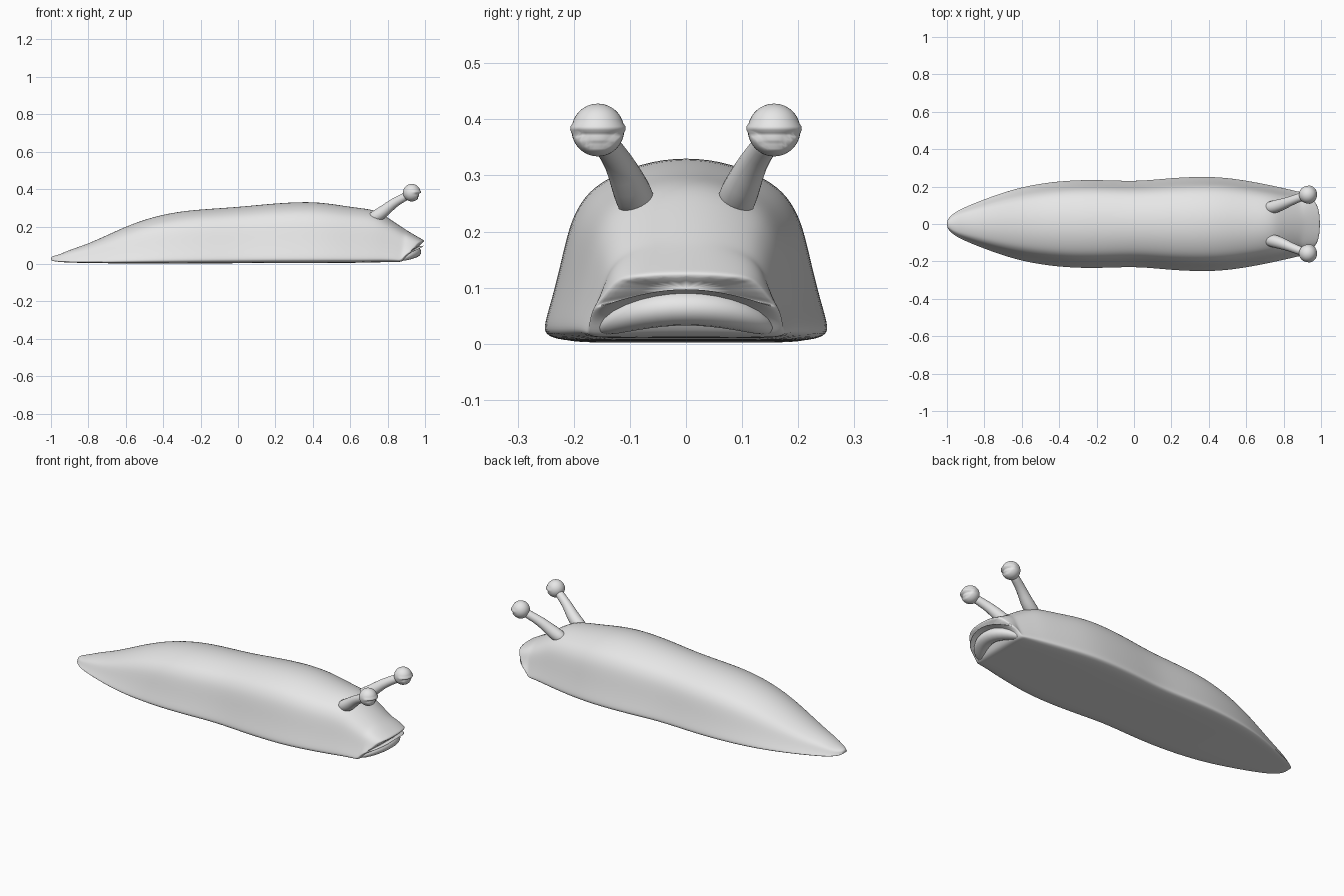
import bpy, bmesh, math
from mathutils import Vector

if "Cube" in bpy.data.objects:
    bpy.data.objects.remove(bpy.data.objects["Cube"])

skin = bpy.data.materials.new("grey_skin")
skin.diffuse_color = (0.8, 0.8, 0.8, 1)
skin.use_nodes = True
skin.node_tree.nodes["Principled BSDF"].inputs["Base Color"].default_value = skin.diffuse_color


def finish(name, bm, subdiv=0, mirror=False):
    bmesh.ops.recalc_face_normals(bm, faces=bm.faces[:])
    me = bpy.data.meshes.new(name)
    bm.to_mesh(me)
    bm.free()
    me.materials.append(skin)
    for p in me.polygons:
        p.use_smooth = True
    ob = bpy.data.objects.new(name, me)
    bpy.context.collection.objects.link(ob)
    if mirror:
        m = ob.modifiers.new("mirror", 'MIRROR')
        m.use_axis = (False, True, False)
    if subdiv:
        s = ob.modifiers.new("smooth", 'SUBSURF')
        s.levels = s.render_levels = subdiv
    return ob


def loft(name, rings, **kw):
    """Skin a list of closed point rings and cap both ends."""
    bm = bmesh.new()
    vs = [[bm.verts.new(p) for p in r] for r in rings]
    n = len(vs[0])
    for a, b in zip(vs, vs[1:]):
        for i in range(n):
            bm.faces.new((a[i], a[(i + 1) % n], b[(i + 1) % n], b[i]))
    bm.faces.new(vs[0][::-1])
    bm.faces.new(vs[-1])
    return finish(name, bm, **kw)


def tube(path, radii, side_scale=1.0, n=10):
    """Rings of varying radius following a path."""
    pts = [Vector(p) for p in path]
    rings = []
    for i, (p, r) in enumerate(zip(pts, radii)):
        t = (pts[min(i + 1, len(pts) - 1)] - pts[max(i - 1, 0)]).normalized()
        side = t.cross(Vector((0, 0, 1))).normalized()
        up = side.cross(t)
        rings.append([p + side * (r * side_scale * math.cos(a)) + up * (r * math.sin(a))
                      for a in (2 * math.pi * k / n for k in range(n))])
    return rings


# Body: half cross-section (width fraction, height fraction)
half = [(0, 0), (.45, 0), (.86, 0), (.99, .03), (1.015, .075), (.965, .2), (.9, .39),
        (.83, .635), (.75, .76), (.63, .865), (.33, .975), (0, 1.01)]
section = half + [(-u, v) for u, v in half[-2:0:-1]]

# Stations: x, half width, top, underside, mouth corner droop, front rounding
stations = [
    (-1.0, .018, .036, .02, 0, 0), (-.985, .04, .043, .014, 0, 0), (-.95, .068, .052, .01, 0, 0),
    (-.9, .092, .076, .007, 0, 0), (-.8, .133, .107, .005, 0, 0), (-.65, .186, .178, .003, 0, 0),
    (-.5, .218, .241, .002, 0, 0), (-.32, .235, .282, .002, 0, 0), (-.15, .234, .295, .003, 0, 0),
    (.02, .226, .306, .004, 0, 0), (.2, .246, .325, .004, 0, 0), (.38, .253, .334, .004, 0, 0),
    (.5, .246, .322, .005, 0, 0), (.62, .228, .302, .006, 0, 0), (.73, .207, .291, .008, 0, 0),
    (.79, .193, .255, .010, 0, 0), (.86, .180, .208, .010, 0, .01), (.893, .174, .186, .018, .01, .02),
    (.913, .171, .173, .072, .04, .025), (.953, .167, .150, .091, .04, .045),
    (.988, .160, .130, .098, .036, .065), (1.002, .150, .122, .101, .032, .07),
]


def body_ring(x, w, top, under, droop, bow):
    ring = []
    # the tail narrows towards its ridge, the head slightly towards its crown
    taper = .12 * min(1, max(0, (-.3 - x) / .4)) + .04 * min(1, max(0, (x - .5) / .25))
    for u, v in section:
        base = under - droop * u * u
        ring.append((x - bow * u ** 4, u * w * (1 - taper * v), base + (top - base) * v))
    return ring


loft("body", [body_ring(*s) for s in stations], subdiv=2)

# Lower lip: arched roll tucked under the mouth
lip = [(.865, -.152, .022), (.885, -.134, .036), (.916, -.092, .053), (.936, -.043, .063),
       (.940, 0, .065), (.936, .043, .063), (.916, .092, .053), (.885, .134, .036),
       (.865, .152, .022)]
loft("lower_lip", tube(lip, [.008, .022, .031, .034, .034, .034, .031, .022, .008], 1.3),
     subdiv=1)

# Eye stalks: rooted in the head, leaning out and forward
stalk = [(.70, .083, .235), (.745, .090, .257), (.785, .102, .285), (.83, .12, .325),
         (.88, .14, .352), (.93, .157, .38)]
loft("eye_stalks", tube(stalk, [.03, .038, .034, .027, .024, .024]), subdiv=1, mirror=True)

# Eyeballs: straight upper lid over a sunken crescent eye
bm = bmesh.new()
bmesh.ops.create_uvsphere(bm, u_segments=32, v_segments=24, radius=1)
centre = Vector((.929, .157, .381))
for v in bm.verts:
    d = v.co.copy()
    r = .047
    rim = -.7 * max(0, 1 - d.y * d.y / .9)
    if d.x > .1:
        if rim < d.z < -.09:
            r *= .84 if d.z > -.3 else .9
        elif -.09 <= d.z < .15:
            r *= 1.07
    v.co = centre + d * r
finish("eyeballs", bm, mirror=True)
